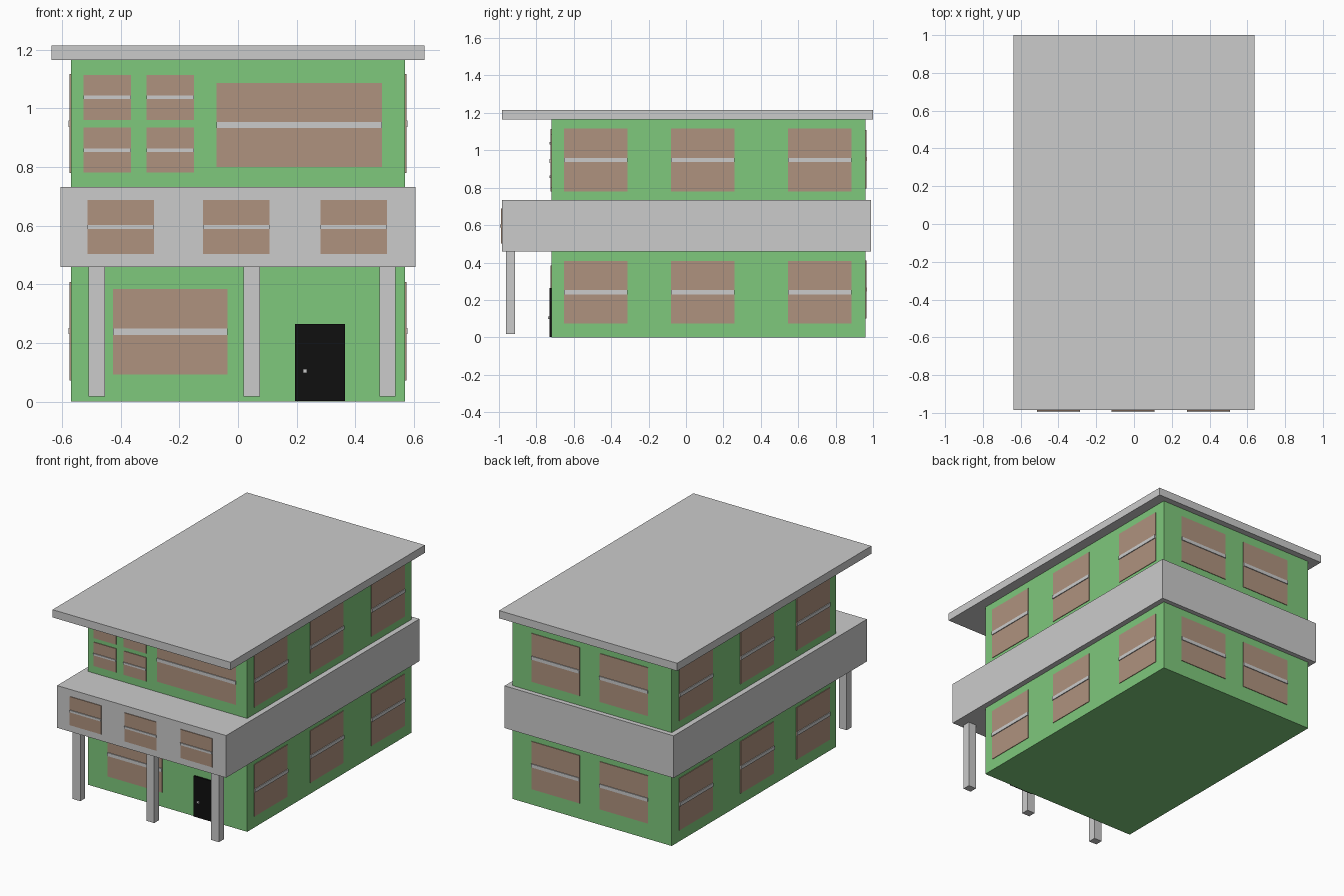
import bpy, bmesh
from mathutils import Matrix, Vector

if "Cube" in bpy.data.objects:
    bpy.data.objects.remove(bpy.data.objects["Cube"])


def material(name, rgb):
    m = bpy.data.materials.new(name)
    m.diffuse_color = (*rgb, 1)
    m.use_nodes = True
    m.node_tree.nodes["Principled BSDF"].inputs["Base Color"].default_value = m.diffuse_color
    return m


GREEN = material("green_wall", (0.21, 0.58, 0.20))
BROWN = material("brown_pane", (0.43, 0.29, 0.21))
BLACK = material("black_door", (0.005, 0.005, 0.005))


def finish(bm, name, mat=None):
    bmesh.ops.recalc_face_normals(bm, faces=bm.faces)
    me = bpy.data.meshes.new(name)
    bm.to_mesh(me)
    bm.free()
    ob = bpy.data.objects.new(name, me)
    bpy.context.collection.objects.link(ob)
    if mat:
        me.materials.append(mat)
    return ob


def box(name, x, y, z, mat=None, M=Matrix()):
    """Box from (min, max) ranges, optionally placed by a wall matrix."""
    bm = bmesh.new()
    bmesh.ops.create_cube(bm, size=1)
    for v in bm.verts:
        p = [(a + b) / 2 + c * (b - a) for (a, b), c in zip((x, y, z), v.co)]
        v.co = M @ Vector(p)
    return finish(bm, name, mat)


def wall(axis, sign, pos):
    """Local x runs along the wall, local y points outward, z is up."""
    u, out = ((1, 0), (0, sign)) if axis == "y" else ((0, 1), (sign, 0))
    return Matrix(((u[0], out[0], 0, out[0] * pos),
                   (u[1], out[1], 0, out[1] * pos),
                   (0, 0, 1, 0), (0, 0, 0, 1)))


def window(name, M, x, z, border=0.018, depth=0.013):
    # Ring frame: inset a rectangle, drop the middle, extrude outward
    bm = bmesh.new()
    face = bm.faces.new([bm.verts.new((a, 0, c)) for a, c in
                         ((x[0], z[0]), (x[1], z[0]), (x[1], z[1]), (x[0], z[1]))])
    bmesh.ops.inset_region(bm, faces=[face], thickness=border)
    bmesh.ops.delete(bm, geom=[face], context="FACES")
    ext = bmesh.ops.extrude_face_region(bm, geom=bm.faces[:], use_keep_orig=True)
    for v in ext["geom"]:
        if isinstance(v, bmesh.types.BMVert):
            v.co.y += depth
    bm.transform(M)
    finish(bm, name + "_frame")
    # Pane and middle rail
    xi = (x[0] + border, x[1] - border)
    zi = (z[0] + border, z[1] - border)
    zm, h = (z[0] + z[1]) / 2, min(0.011, (z[1] - z[0]) * 0.03 + 0.001)
    box(name + "_pane", xi, (0, 0.004), zi, BROWN, M)
    box(name + "_rail", xi, (0, 0.009), (zm - h, zm + h), None, M)


# Main masses
box("house_body", (-0.57, 0.57), (-0.72, 0.96), (0, 1.165), GREEN)
box("balcony_band", (-0.605, 0.605), (-0.985, 0.99), (0.46, 0.733))
box("roof_slab", (-0.637, 0.637), (-0.985, 1.0), (1.165, 1.215))

# Porch columns
for i, x in enumerate((-0.482, 0.047, 0.51)):
    box(f"porch_column_{i}", (x - 0.028, x + 0.028), (-0.963, -0.913), (0.017, 0.46))

front, back = wall("y", -1, 0.72), wall("y", 1, 0.96)
band = wall("y", -1, 0.985)

# Side windows, both storeys
for side, s in (("right", 1), ("left", -1)):
    M = wall("x", s, 0.57)
    for i, y in enumerate((-0.67, -0.098, 0.527)):
        for floor, z in (("lower", (0.055, 0.427)), ("upper", (0.762, 1.135))):
            window(f"{side}_{floor}_window_{i}", M, (y, y + 0.376), z, depth=0.01)

# Back windows
for i, x in enumerate((-0.42, 0.068)):
    for floor, z in (("lower", (0.083, 0.428)), ("upper", (0.778, 1.127))):
        window(f"back_{floor}_window_{i}", back, (x, x + 0.382), z)

# Front windows: two large, four small, three on the balcony band
window("front_large_upper_window", front, (-0.092, 0.509), (0.783, 1.105))
window("front_large_lower_window", front, (-0.444, -0.018), (0.075, 0.402))
for i, x in enumerate((-0.535, -0.32)):
    for j, z in enumerate((0.773, 0.953)):
        window(f"front_small_window_{i}{j}", front, (x, x + 0.178), (z, z + 0.17), 0.008)
for i, x in enumerate((-0.522, -0.128, 0.272)):
    window(f"balcony_window_{i}", band, (x, x + 0.245), (0.494, 0.697), 0.009)

# Front door with knob
box("front_door", (0.195, 0.365), (0, 0.011), (0.003, 0.265), BLACK, front)
box("door_knob", (0.221, 0.235), (0.011, 0.018), (0.098, 0.112), None, front)
